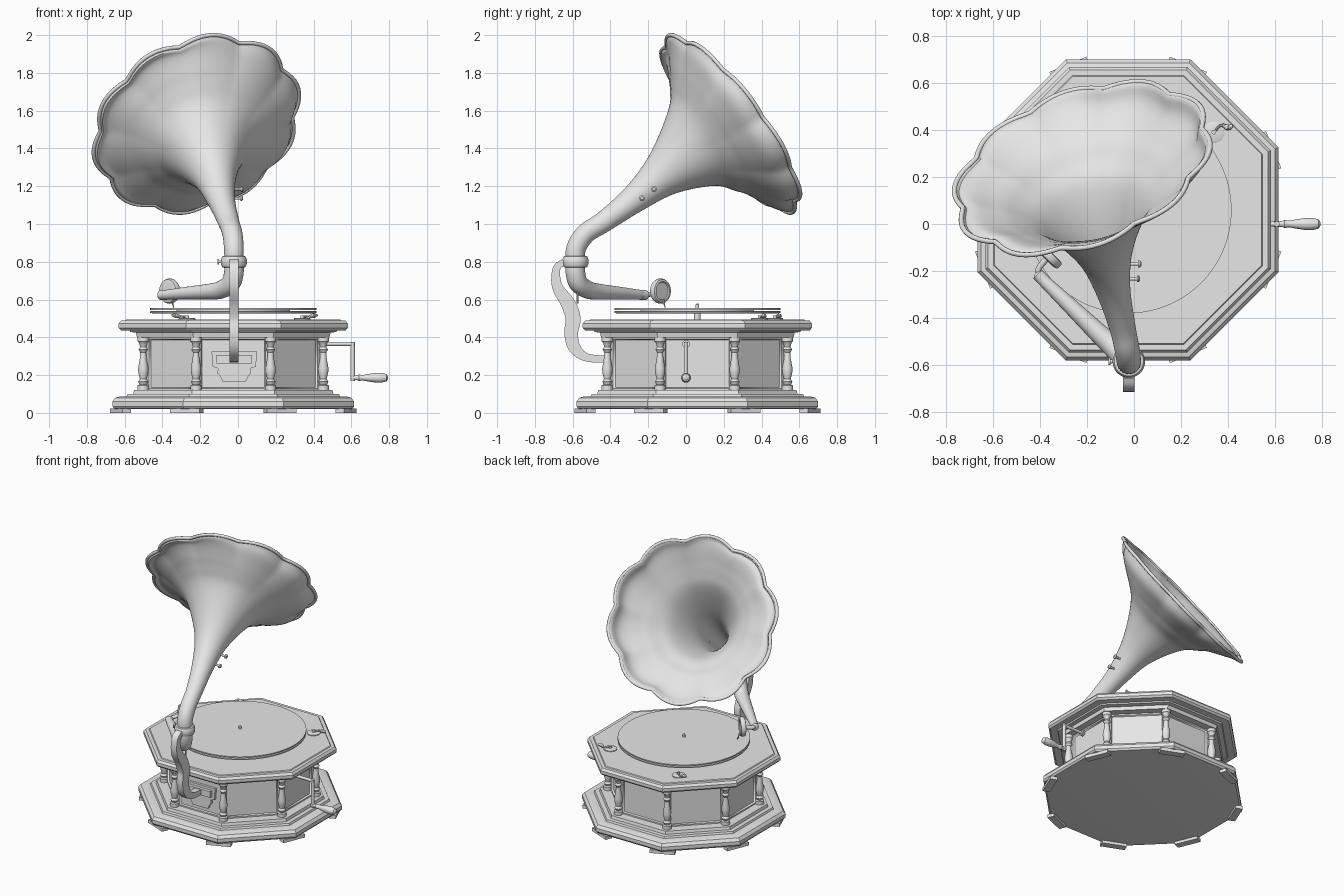
import bpy, bmesh
from math import pi, cos, sin, radians
from mathutils import Vector, Matrix

if "Cube" in bpy.data.objects:
    bpy.data.objects.remove(bpy.data.objects["Cube"])

GREY = (0.8, 0.8, 0.8, 1)
mat = bpy.data.materials.new("light_grey")
mat.use_nodes = True
mat.diffuse_color = GREY
mat.node_tree.nodes["Principled BSDF"].inputs["Base Color"].default_value = GREY

CX, CY = -0.025, 0.06          # cabinet centre
NECK = (-0.022, -0.585)        # neck axis
K = cos(pi / 8)                # octagon apothem / radius


def finish(bm, name, place=None):
    bmesh.ops.recalc_face_normals(bm, faces=bm.faces)
    if place:
        bm.transform(place)
    me = bpy.data.meshes.new(name)
    bm.to_mesh(me)
    bm.free()
    ob = bpy.data.objects.new(name, me)
    bpy.context.collection.objects.link(ob)
    me.materials.append(mat)
    bpy.ops.object.select_all(action='DESELECT')
    ob.select_set(True)
    bpy.context.view_layer.objects.active = ob
    bpy.ops.object.shade_smooth_by_angle(angle=radians(32))
    return ob


def skin(bm, rings, caps=True):
    """Join rings of points with quads."""
    loops = [[bm.verts.new(p) for p in r] for r in rings]
    n = len(loops[0])
    for a, b in zip(loops, loops[1:]):
        for i in range(n):
            bm.faces.new((a[i], a[(i + 1) % n], b[(i + 1) % n], b[i]))
    if caps:
        bm.faces.new(loops[0])
        bm.faces.new(loops[-1])


def lathe(name, profile, loc=(0, 0, 0), sides=32, axis=(0, 0, 1)):
    bm = bmesh.new()
    skin(bm, [[(r * cos(2 * pi * (i + .5) / sides), r * sin(2 * pi * (i + .5) / sides), z)
               for i in range(sides)] for r, z in profile])
    turn = Vector((0, 0, 1)).rotation_difference(Vector(axis)).to_matrix().to_4x4()
    return finish(bm, name, Matrix.Translation(loc) @ turn)


def octagon(name, profile):
    return lathe(name, [(a / K, z) for a, z in profile], (CX, CY, 0), 8)


def box(name, size, loc, angle=0):
    bm = bmesh.new()
    bmesh.ops.create_cube(bm, size=1)
    bm.transform(Matrix.Diagonal((*size, 1)))
    return finish(bm, name, Matrix.Translation(loc) @ Matrix.Rotation(angle, 4, 'Z'))


def plate(name, outline, y0, y1):
    """Outline in x, z extruded along y."""
    bm = bmesh.new()
    skin(bm, [[(x, y, z) for x, z in outline] for y in (y0, y1)])
    return finish(bm, name)


def spline(pts, steps):
    """Smooth path through points of x, y, z, radius."""
    p = [Vector(q) for q in pts]
    p = [2 * p[0] - p[1]] + p + [2 * p[-1] - p[-2]]
    out = []
    for a, b, c, d in zip(p, p[1:], p[2:], p[3:]):
        for s in range(steps):
            t = s / steps
            out.append(.5 * (2 * b + (c - a) * t + (2 * a - 5 * b + 4 * c - d) * t * t
                             + (3 * b - a - 3 * c + d) * t ** 3))
    return out + [p[-2]]


def sweep(name, pts, sides=24, steps=6, shape=None, caps=True):
    """Sweep a ring along a path; shape(angle, radius) gives offsets in the ring."""
    shape = shape or (lambda a, r: (r * cos(a), r * sin(a)))
    path = spline(pts, steps)
    rings = []
    for i, q in enumerate(path):
        t = (path[min(i + 1, len(path) - 1)] - path[max(i - 1, 0)]).to_3d().normalized()
        x = Vector((1, 0, 0))
        u = (x - t * t.x).normalized()
        v = t.cross(u)
        ring = []
        for k in range(sides):
            du, dv = shape(2 * pi * (k + .5) / sides, q[3])
            ring.append(q.to_3d() + u * du - v * dv)
        rings.append(ring)
    bm = bmesh.new()
    skin(bm, rings, caps)
    return finish(bm, name), rings


# Cabinet
octagon("base", [(.6, .02), (.63, .022), (.64, .035), (.64, .06), (.625, .08), (.6, .087),
                 (.565, .087), (.56, .1), (.53, .1), (.525, .12), (.4, .12)])
octagon("cornice", [(.45, .4), (.51, .4), (.515, .425), (.545, .428), (.55, .44), (.45, .44)])
octagon("deck", [(.56, .437), (.595, .437), (.607, .45), (.607, .472), (.595, .488),
                 (.572, .488), (.568, .494), (.3, .494)])
body = octagon("body", [(.46, .11), (.46, .41)])
bm = bmesh.new()
bm.from_mesh(body.data)
walls = [f for f in bm.faces if abs(f.normal.z) < .5]
bmesh.ops.inset_individual(bm, faces=walls, thickness=.028)
bmesh.ops.inset_individual(bm, faces=walls, thickness=.006, depth=-.012)
bm.to_mesh(body.data)
bm.free()

# Corner columns and feet
baluster = [(.03, .12), (.03, .145), (.02, .15), (.027, .165), (.018, .18), (.026, .21),
            (.028, .235), (.018, .29), (.016, .32), (.025, .335), (.017, .35),
            (.022, .37), (.03, .378), (.03, .402)]
for i in range(8):
    a = pi / 8 + i * pi / 4
    lathe("column", baluster, (CX + .516 * cos(a), CY + .516 * sin(a), 0), 16)
    box("foot", (.05, .17, .024), (CX + .645 * cos(a), CY + .645 * sin(a), .012), a)

# Turntable
lathe("platter", [(.43, .527), (.44, .53), (.44, .538), (.43, .54)], (CX, CY, 0), 96)
lathe("record", [(.3, .54), (.3, .546), (.44, .546), (.44, .554), (.12, .555)], (CX, CY, 0), 96)
lathe("spindle", [(.018, .49), (.018, .53), (.009, .53), (.009, .573), (.004, .58)], (CX, CY, 0), 16)

# Brake and speed levers on the deck
for x, y, s in ((.34, .39, 1), (-.27, .47, -1)):
    lathe("lever_plate", [(.045, .49), (.045, .5), (.038, .503)], (x, y, 0), 24)
    lathe("lever_post", [(.01, .5), (.01, .515)], (x, y, 0), 12)
    sweep("lever", [(x, y, .508, .006), (x + .03 * s, y + .03, .51, .006),
                    (x + .06 * s, y + .02, .514, .012), (x + .08 * s, y + .03, .518, .006)], 10)

# Crank
lathe("crank_rod", [(.02, .44), (.02, .455), (.011, .455), (.011, .616)], (0, 0, .365), 16, (1, 0, 0))
lathe("crank_arm", [(.012, .17), (.012, .376)], (.607, 0, 0), 16)
lathe("crank_handle", [(.012, .595), (.012, .63), (.018, .64), (.014, .66), (.02, .69), (.026, .73),
                       (.026, .76), (.02, .785), (.008, .793)], (0, 0, .186), 20, (1, 0, 0))

# Bracket that carries the neck
crest = [(0, .165), (.06, .165), (.075, .195), (.09, .21), (.085, .235), (.115, .245), (.12, .325)]
outline = crest + [(-x, z) for x, z in reversed(crest[1:])]
plate("crest_plate", [(x - .02, z) for x, z in outline], -.41, -.392)
box("bracket_mount", (.19, .035, .045), (-.02, -.415, .285))
strap = [(-.645, .8, .016), (-.685, .765, .02), (-.682, .67, .028), (-.625, .58, .038),
         (-.598, .5, .04), (-.608, .42, .036), (-.59, .345, .032), (-.53, .295, .022),
         (-.42, .283, .018)]
sweep("bracket", [(-.022, *p) for p in strap], 4,
      shape=lambda a, r: (.024 if cos(a) > 0 else -.024, r if sin(a) > 0 else -r))

# Neck collar
lathe("collar", [(.05, .768), (.062, .772), (.069, .788), (.069, .812), (.062, .828), (.05, .832)],
      (*NECK, 0), 32)
lathe("collar_screw", [(.008, .06), (.008, .078), (.016, .078), (.016, .086)],
      (*NECK, .8), 12, (-1, 0, 0))

# Tone arm and sound box
sweep("tone_arm", [(*NECK, .8, .052), (*NECK, .74, .052), (-.04, -.568, .685, .051),
                   (-.09, -.52, .652, .047), (-.15, -.465, .642, .042),
                   (-.28, -.34, .633, .033), (-.395, -.23, .624, .025)])
lathe("arm_tip", [(.014, -.028), (.026, -.02), (.026, .02), (.014, .028)],
      (-.395, -.228, .624), 20, (-.7, .7, 0))
sweep("arm_link", [(-.4, -.22, .624, .013), (-.405, -.19, .628, .013), (-.365, -.14, .64, .013)], 14)
lathe("sound_box", [(.045, -.02), (.062, -.016), (.066, -.008), (.066, .008), (.062, .016),
                    (.05, .018), (.046, .012)], (-.362, -.135, .645), 32, (.7, .7, 0))
sweep("needle", [(-.35, -.12, .6, .006), (-.345, -.115, .575, .004), (-.34, -.11, .556, .002)], 8)
lathe("rest_pin", [(.006, .58), (.006, .65)], (-.022, -.575, 0), 10)


# Horn with a scalloped mouth
MOUTH = .575


def scallop(a, r):
    r *= 1 - .07 * (r / MOUTH) ** 3 * (1 - abs(sin(5 * (a - radians(64)))))
    return r * cos(a), r * sin(a)


horn, rings = sweep("horn", [
    (*NECK, .78, .05), (-.022, -.582, .87, .052), (-.03, -.53, .95, .053),
    (-.05, -.435, 1.012, .056), (-.09, -.275, 1.132, .075), (-.125, -.122, 1.26, .122),
    (-.165, .034, 1.385, .228), (-.185, .115, 1.443, .335), (-.197, .163, 1.477, .43),
    (-.21, .21, 1.51, .53), (-.22, .237, 1.53, MOUTH)], 120, 5, scallop, False)
wall = horn.modifiers.new("wall", 'SOLIDIFY')
wall.thickness = .008

# Rolled bead round the mouth
curve = bpy.data.curves.new("horn_rim", 'CURVE')
curve.dimensions = '3D'
curve.bevel_depth = .011
curve.bevel_resolution = 2
line = curve.splines.new('POLY')
line.points.add(len(rings[-1]) - 1)
for pt, co in zip(line.points, rings[-1]):
    pt.co = (*co, 1)
line.use_cyclic_u = True
curve.materials.append(mat)
bpy.context.collection.objects.link(bpy.data.objects.new("horn_rim", curve))

# Horn studs
for loc, axis in (((-.025, -.525, .965), (0, -.6, .8)), ((.0, -.233, 1.137), (1, 0, 0)),
                  ((.005, -.17, 1.185), (1, 0, 0))):
    lathe("stud", [(.007, -.03), (.007, .012), (.015, .012), (.015, .02), (.008, .026)], loc, 12, axis)
